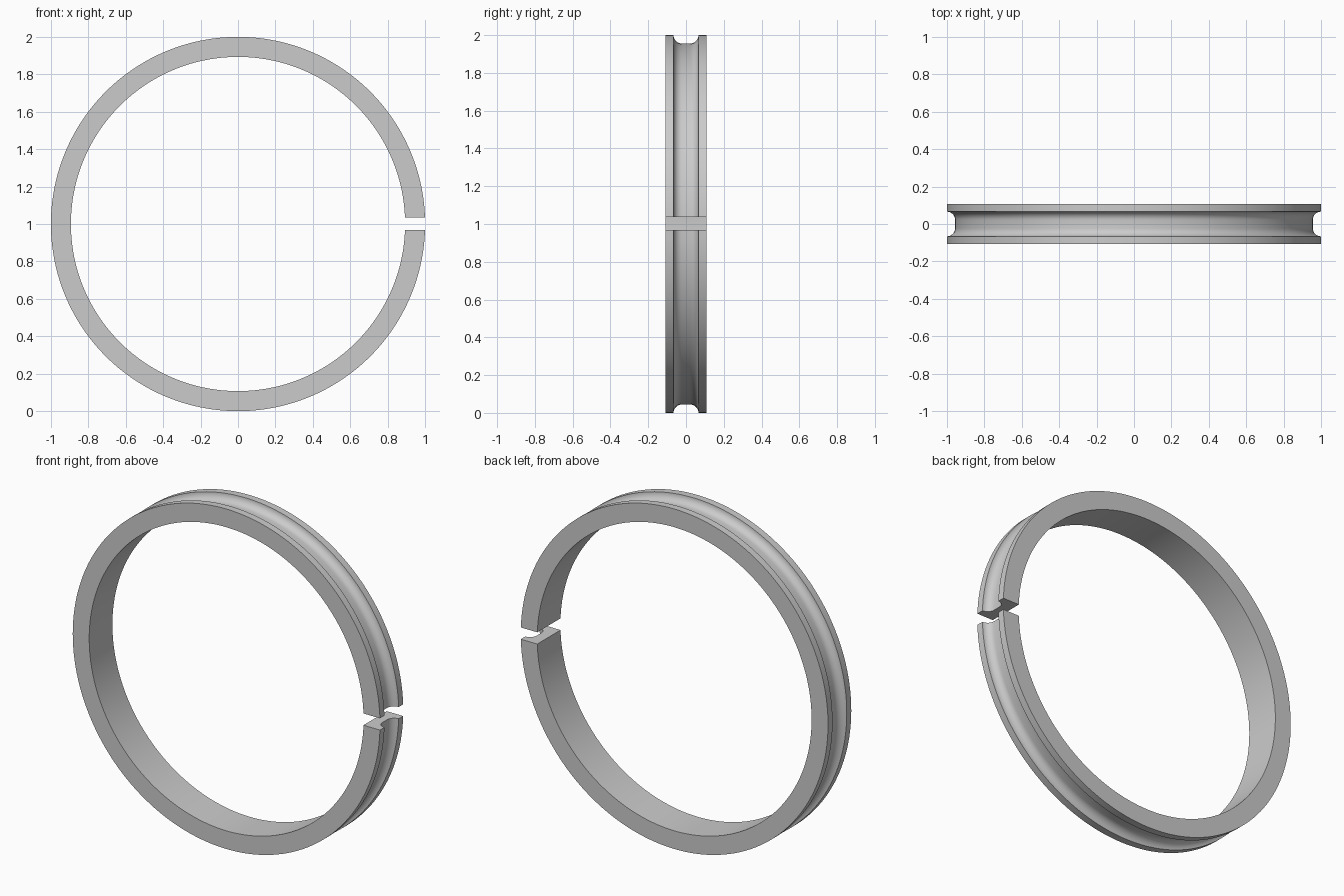
import bpy, bmesh, math

if "Cube" in bpy.data.objects:
    bpy.data.objects.remove(bpy.data.objects["Cube"])

R_OUT, R_IN, HALF_W = 1.0, 0.893, 0.108
GROOVE_HALF, GROOVE_R = 0.066, 0.044
GAP_LOW, GAP_HIGH = 0.033, 0.036
SEGMENTS = 160

# Cross-section (y, radius): flat band with a round-cornered groove outside
half = [(HALF_W, R_IN), (HALF_W, R_OUT)]
for i in range(9):
    a = math.pi / 2 * i / 8
    half.append((GROOVE_HALF - GROOVE_R * (1 - math.cos(a)),
                 R_OUT - GROOVE_R * math.sin(a)))
profile = half + [(-y, r) for y, r in reversed(half)]

# Sweep round the y axis, leaving a parallel-sided slit on the right
bm = bmesh.new()
rings = []
for s in range(SEGMENTS + 1):
    t = s / SEGMENTS
    ring = []
    for y, r in profile:
        a0 = math.asin(GAP_HIGH / r)
        a1 = 2 * math.pi - math.asin(GAP_LOW / r)
        a = a0 + (a1 - a0) * t
        ring.append(bm.verts.new((r * math.cos(a), y, 1 + r * math.sin(a))))
    rings.append(ring)
n = len(profile)
for p, q in zip(rings, rings[1:]):
    for k in range(n):
        j = (k + 1) % n
        bm.faces.new((p[k], p[j], q[j], q[k]))
bm.faces.new(rings[0])
bm.faces.new(rings[-1])
bmesh.ops.recalc_face_normals(bm, faces=bm.faces)

mesh = bpy.data.meshes.new("split_ring")
bm.to_mesh(mesh)
bm.free()
ring_obj = bpy.data.objects.new("split_ring", mesh)
bpy.context.collection.objects.link(ring_obj)

# Plain grey
grey = bpy.data.materials.new("light_grey")
grey.diffuse_color = (0.6, 0.6, 0.6, 1)
grey.use_nodes = True
grey.node_tree.nodes["Principled BSDF"].inputs["Base Color"].default_value = grey.diffuse_color
mesh.materials.append(grey)

bpy.context.view_layer.objects.active = ring_obj
ring_obj.select_set(True)
bpy.ops.object.shade_smooth_by_angle(angle=math.radians(30))
